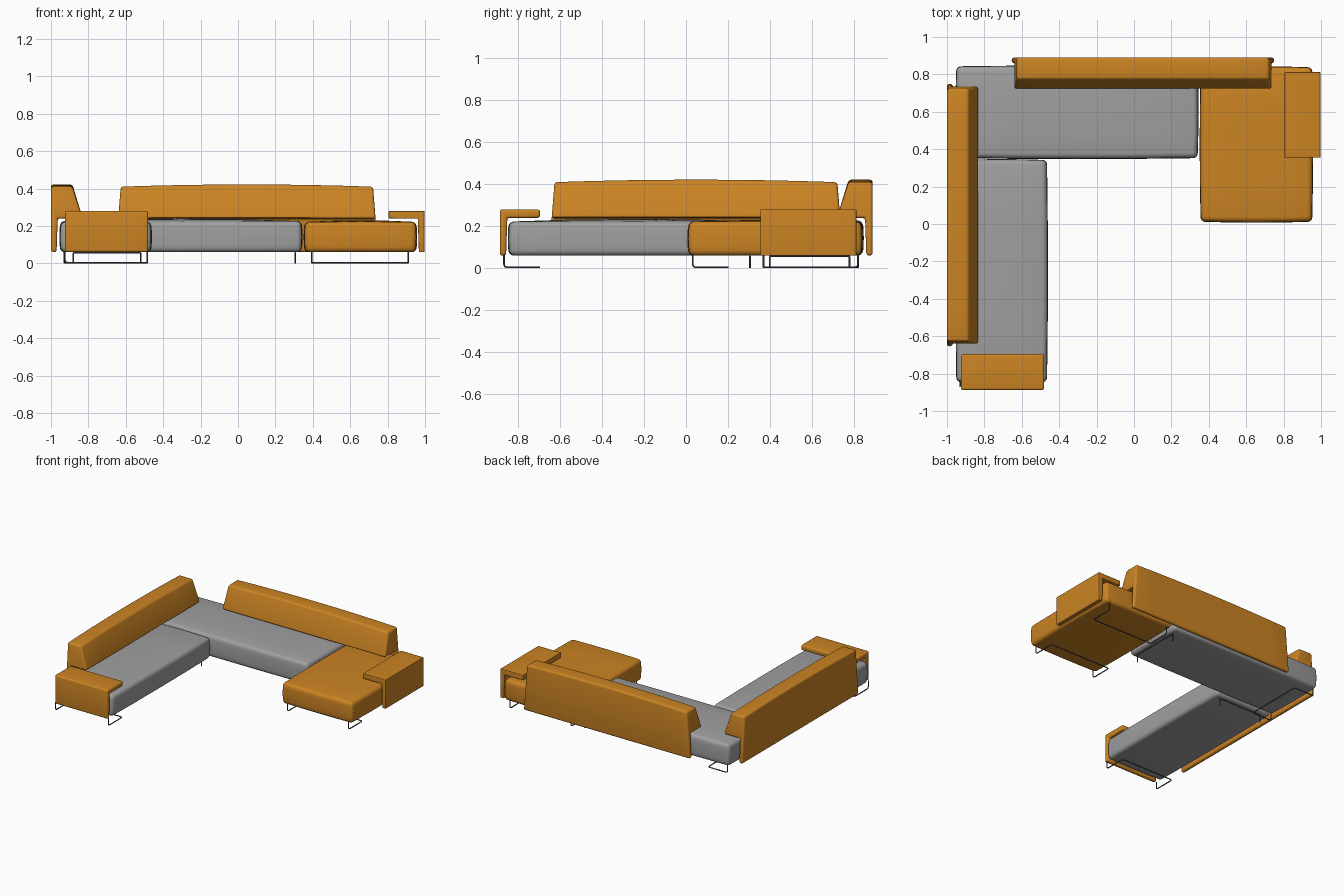
import bpy, bmesh
from mathutils import Vector

cube = bpy.data.objects.get("Cube")
if cube:
    bpy.data.objects.remove(cube, do_unlink=True)


def material(name, rgb):
    mat = bpy.data.materials.new(name)
    mat.use_nodes = True
    mat.diffuse_color = (*rgb, 1)
    bsdf = mat.node_tree.nodes["Principled BSDF"]
    bsdf.inputs["Base Color"].default_value = (*rgb, 1)
    bsdf.inputs["Roughness"].default_value = 0.7
    return mat


ORANGE = material("orange fabric", (0.60, 0.23, 0.017))
GREY = material("grey fabric", (0.35, 0.35, 0.35))
METAL = material("dark metal", (0.09, 0.09, 0.10))


def finish(name, bm, mat, radius):
    """Round the hard edges, then make a smooth shaded object."""
    bmesh.ops.recalc_face_normals(bm, faces=bm.faces)
    hard = [e for e in bm.edges if e.calc_face_angle(0) > 0.7]
    bmesh.ops.bevel(bm, geom=hard, offset=radius, segments=4, profile=0.5,
                    affect='EDGES', clamp_overlap=True)
    mesh = bpy.data.meshes.new(name)
    bm.to_mesh(mesh)
    bm.free()
    mesh.materials.append(mat)
    obj = bpy.data.objects.new(name, mesh)
    bpy.context.collection.objects.link(obj)
    bpy.ops.object.select_all(action='DESELECT')
    obj.select_set(True)
    bpy.context.view_layer.objects.active = obj
    bpy.ops.object.shade_smooth_by_angle()


def seat(name, low, high, mat, crown=0.013, bulge=0.005):
    """Padded block with a crowned top and slightly swollen sides."""
    low, high = Vector(low), Vector(high)
    mid, half = (low + high) / 2, (high - low) / 2
    bm = bmesh.new()
    bmesh.ops.create_cube(bm, size=2)
    bmesh.ops.subdivide_edges(bm, edges=bm.edges[:], cuts=3, use_grid_fill=True)
    for v in bm.verts:
        u = v.co.copy()
        fade = [1 - c * c for c in u]
        v.co = [mid[i] + u[i] * half[i] for i in range(3)]
        if u.z > 0.99:
            v.co.z += crown * fade[0] * fade[1]
        if abs(u.x) > 0.99:
            v.co.x += u.x * bulge * (fade[1] + fade[2] - 1)
        if abs(u.y) > 0.99:
            v.co.y += u.y * bulge * (fade[0] + fade[2] - 1)
    finish(name, bm, mat, 0.024)


def hooked_pad(name, profile, along, outer, inward, start, end,
               radius, taper=0.0, crown=0.0):
    """Sweep a (depth, height) profile whose outer panel hangs beside a seat."""
    bm = bmesh.new()
    mid, half, steps = (start + end) / 2, (end - start) / 2, 8
    rings = []
    for i in range(steps + 1):
        t = 2 * i / steps - 1
        ring = []
        for depth, z in profile:
            s = mid + t * (half - taper * (z - 0.06) / 0.35)
            d = outer + inward * depth
            top = z + (crown * (1 - t * t) if z > 0.3 else 0)
            ring.append(bm.verts.new((s, d, top) if along == 'x' else (d, s, top)))
        rings.append(ring)
    count = len(profile)
    for a, b in zip(rings, rings[1:]):
        for j in range(count):
            k = (j + 1) % count
            bm.faces.new((a[j], a[k], b[k], b[j]))
    bm.faces.new(rings[0])
    bm.faces.new(rings[-1])
    finish(name, bm, ORANGE, radius)


def wire(name, points, fillet=0.015):
    """Thin round rod with softened corners."""
    pts = [Vector(p) for p in points]
    path = [pts[0]]
    for a, b, c in zip(pts, pts[1:], pts[2:]):
        p, q = b + (a - b).normalized() * fillet, b + (c - b).normalized() * fillet
        path += [p, (p + q) / 4 + b / 2, q]
    path.append(pts[-1])
    curve = bpy.data.curves.new(name, 'CURVE')
    curve.dimensions = '3D'
    curve.bevel_depth = 0.004
    curve.bevel_resolution = 2
    curve.use_fill_caps = True
    spline = curve.splines.new('POLY')
    spline.points.add(len(path) - 1)
    for sp, p in zip(spline.points, path):
        sp.co = (*p, 1)
    curve.materials.append(METAL)
    bpy.context.collection.objects.link(bpy.data.objects.new(name, curve))


# Seats
seat("side_seat", (-0.95, -0.845, 0.06), (-0.465, 0.342, 0.222), GREY)
seat("back_seat", (-0.95, 0.352, 0.06), (0.34, 0.843, 0.226), GREY)
seat("chaise_seat", (0.356, 0.012, 0.06), (0.953, 0.838, 0.222), ORANGE, crown=0.008)

# Backrests
rest = [(0, 0.06), (0, 0.41), (0.115, 0.41), (0.17, 0.24), (0.036, 0.24), (0.03, 0.06)]
hooked_pad("back_backrest", rest, 'x', 0.89, -1, -0.655, 0.75, 0.014, 0.028, 0.012)
hooked_pad("side_backrest", rest, 'y', -1.0, 1, -0.655, 0.75, 0.014, 0.028, 0.012)

# Armrests
arm = [(0, 0.06), (0, 0.28), (0.192, 0.28), (0.192, 0.24), (0.036, 0.24), (0.03, 0.06)]
hooked_pad("side_armrest", arm, 'x', -0.888, 1, -0.925, -0.48, 0.012)
hooked_pad("chaise_armrest", arm, 'y', 0.997, -1, 0.355, 0.812, 0.004)

# Cantilever legs: two uprights joined by a U on the floor
TOP, FLOOR = 0.062, 0.004


def sled(name, along, a, b, edge, back):
    flat = [(a, edge, TOP), (a, edge, FLOOR), (a, back, FLOOR),
            (b, back, FLOOR), (b, edge, FLOOR), (b, edge, TOP)]
    wire(name, flat if along == 'x' else [(y, x, z) for x, y, z in flat])


sled("side_seat_leg", 'x', -0.93, -0.485, -0.868, -0.70)
sled("chaise_front_leg", 'x', 0.395, 0.91, 0.032, 0.20)
sled("chaise_rear_leg", 'x', 0.395, 0.91, 0.82, 0.65)
sled("back_seat_leg", 'y', 0.37, 0.82, -0.925, -0.76)

# Plain post pairs where the seats meet
BAR = 0.057
wire("side_seat_posts", [(-0.88, 0.305, 0), (-0.88, 0.305, BAR),
                         (-0.52, 0.305, BAR), (-0.52, 0.305, 0)], 0.004)
wire("back_seat_posts", [(0.305, 0.40, 0), (0.305, 0.40, BAR),
                         (0.305, 0.78, BAR), (0.305, 0.78, 0)], 0.004)
